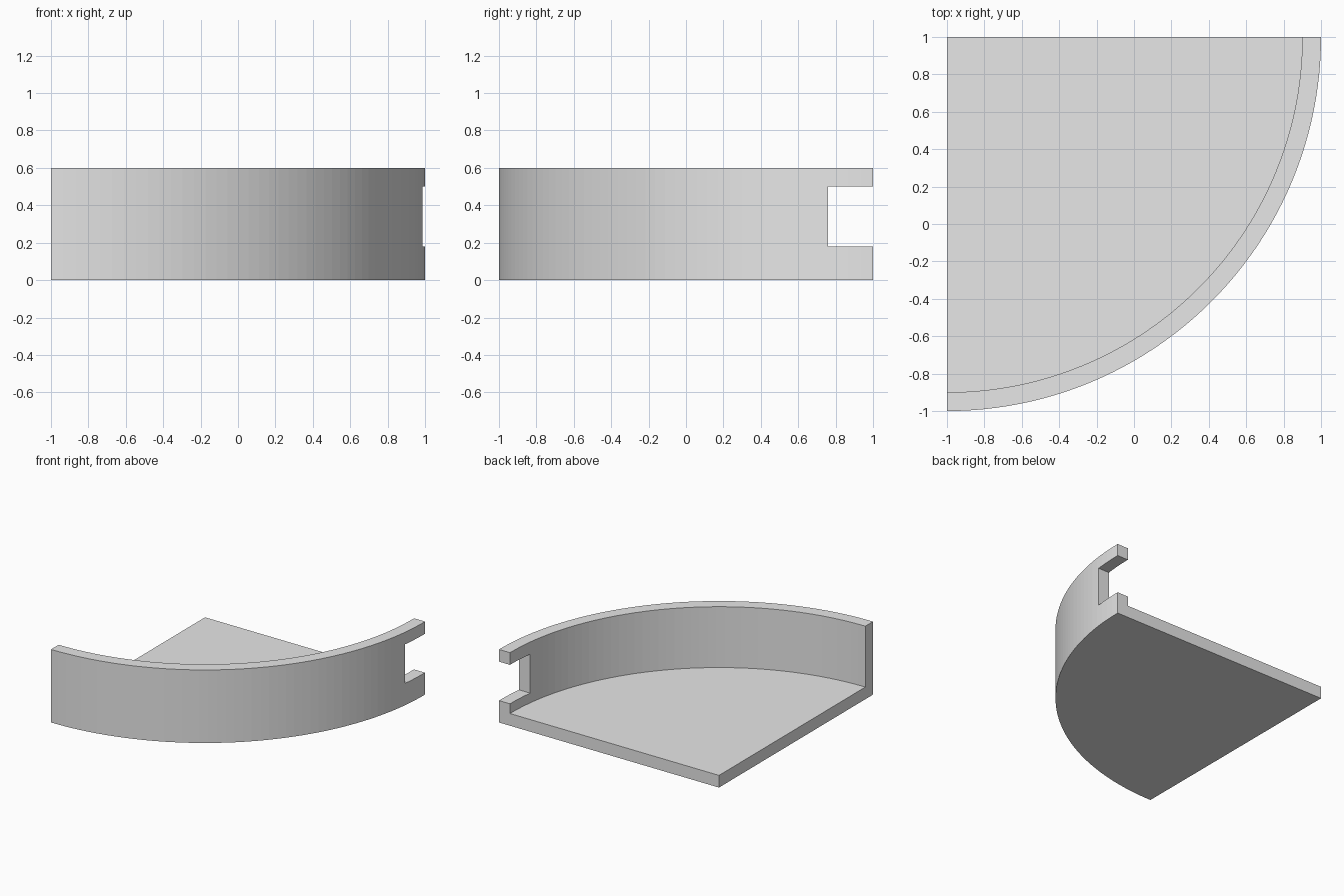
import bpy
import bmesh
from math import pi
from mathutils import Vector

default = bpy.data.objects.get("Cube")
if default:
    bpy.data.objects.remove(default, do_unlink=True)

RADIUS, WALL, HEIGHT, FLOOR = 2.0, 0.1, 0.6, 0.1
CORNER = Vector((-1, 1, 0))
SEGMENTS = 48

grey = bpy.data.materials.new("light_grey")
grey.use_nodes = True
colour = (0.8, 0.8, 0.8, 1)
grey.diffuse_color = colour
grey.node_tree.nodes["Principled BSDF"].inputs["Base Color"].default_value = colour


def make_object(name, bm):
    bmesh.ops.recalc_face_normals(bm, faces=bm.faces)
    mesh = bpy.data.meshes.new(name)
    bm.to_mesh(mesh)
    bm.free()
    mesh.materials.append(grey)
    obj = bpy.data.objects.new(name, mesh)
    bpy.context.collection.objects.link(obj)
    return obj


# Quarter-round tray: L-shaped section swept a quarter turn about the corner
inner = RADIUS - WALL
section = [(0, 0), (RADIUS, 0), (RADIUS, HEIGHT), (inner, HEIGHT), (inner, FLOOR), (0, FLOOR)]
bm = bmesh.new()
verts = [bm.verts.new(CORNER + Vector((r, 0, z))) for r, z in section]
edges = [bm.edges.new((v, verts[i - 1])) for i, v in enumerate(verts)]
bmesh.ops.spin(bm, geom=verts + edges, cent=CORNER, axis=(0, 0, 1),
               angle=-pi / 2, steps=SEGMENTS, use_duplicate=False)
bmesh.ops.holes_fill(bm, edges=[e for e in bm.edges if e.is_boundary], sides=0)
bmesh.ops.remove_doubles(bm, verts=bm.verts, dist=0.0001)
bmesh.ops.dissolve_limit(bm, angle_limit=0.005, verts=bm.verts, edges=bm.edges)
tray = make_object("curved_tray", bm)

# Rectangular notch through the wall at its back end
low, high = Vector((0.5, 0.76, 0.18)), Vector((1.5, 1.3, 0.5))
bm = bmesh.new()
bmesh.ops.create_cube(bm, size=1)
bmesh.ops.scale(bm, vec=high - low, verts=bm.verts)
bmesh.ops.translate(bm, vec=(low + high) / 2, verts=bm.verts)
cutter = make_object("notch_cutter", bm)
cutter.hide_render = True

notch = tray.modifiers.new("notch", "BOOLEAN")
notch.operation = "DIFFERENCE"
notch.solver = "EXACT"
notch.object = cutter
bpy.context.view_layer.objects.active = tray
tray.select_set(True)
bpy.ops.object.modifier_apply(modifier=notch.name)
bpy.data.objects.remove(cutter, do_unlink=True)
